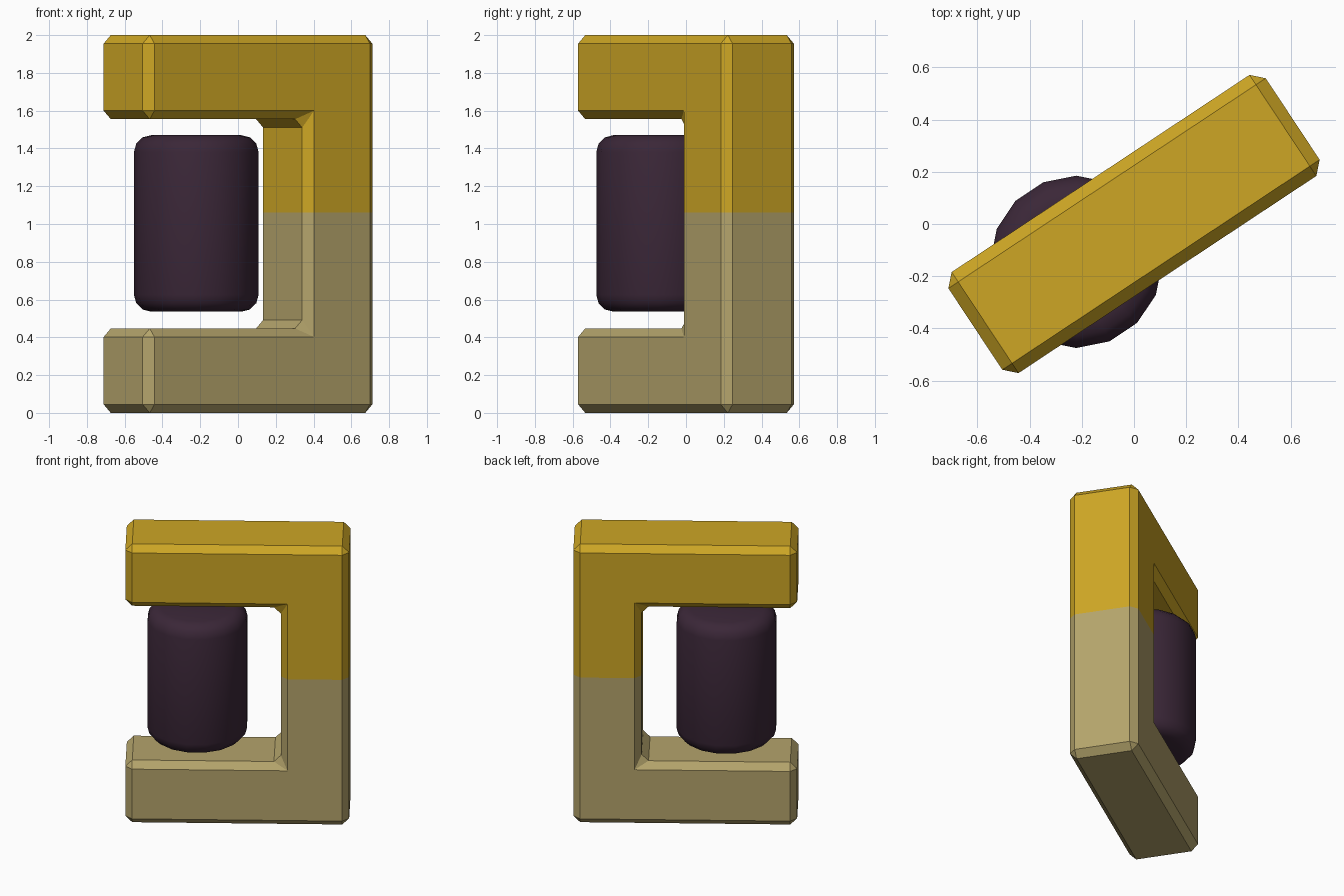
import bpy, bmesh, math
from mathutils import Matrix, Vector

if "Cube" in bpy.data.objects:
    bpy.data.objects.remove(bpy.data.objects["Cube"])


def material(name, rgb):
    m = bpy.data.materials.new(name)
    m.diffuse_color = (*rgb, 1)
    m.use_nodes = True
    m.node_tree.nodes["Principled BSDF"].inputs["Base Color"].default_value = m.diffuse_color
    return m


def finish(bm, name, mats, angle):
    bmesh.ops.recalc_face_normals(bm, faces=bm.faces)
    me = bpy.data.meshes.new(name)
    bm.to_mesh(me)
    bm.free()
    ob = bpy.data.objects.new(name, me)
    bpy.context.collection.objects.link(ob)
    for m in mats:
        me.materials.append(m)
    bpy.ops.object.select_all(action='DESELECT')
    ob.select_set(True)
    bpy.context.view_layer.objects.active = ob
    bpy.ops.object.shade_smooth_by_angle(angle=math.radians(angle))
    return ob


gold = material("gold", (0.61, 0.38, 0.018))
khaki = material("khaki", (0.456, 0.37, 0.148))
plum = material("dark plum", (0.043, 0.020, 0.039))

# C-shaped frame: extruded profile, chamfered, turned about z
L, W, U = 0.729, 0.232, 0.284
profile = [(-L, 0), (L, 0), (L, 2), (-L, 2),
           (-L, 1.555), (U, 1.555), (U, 0.447), (-L, 0.447)]
bm = bmesh.new()
face = bm.faces.new([bm.verts.new((x, -W, z)) for x, z in profile])
ext = bmesh.ops.extrude_face_region(bm, geom=[face])
bmesh.ops.translate(bm, vec=(0, 2 * W, 0),
                    verts=[g for g in ext["geom"] if isinstance(g, bmesh.types.BMVert)])
if len(bm.faces) == 9:  # keep the starting cap
    bm.faces.new([v for v in face.verts] if face.is_valid else
                 sorted((v for v in bm.verts if v.co.y < 0), key=lambda v: v.index))
bmesh.ops.recalc_face_normals(bm, faces=bm.faces)
bmesh.ops.bevel(bm, geom=bm.edges[:], offset=0.045, segments=1,
                affect='EDGES', profile=0.5)
# colour split at mid height
bmesh.ops.bisect_plane(bm, geom=bm.verts[:] + bm.edges[:] + bm.faces[:],
                       plane_co=(0, 0, 1.06), plane_no=(0, 0, 1))
for f in bm.faces:
    f.material_index = 0 if f.calc_center_median().z > 1.06 else 1
bmesh.ops.rotate(bm, verts=bm.verts, cent=(0, 0, 0),
                 matrix=Matrix.Rotation(math.radians(33.5), 3, 'Z'))
finish(bm, "frame", [gold, khaki], 30)

# Rounded drum held between the arms
bm = bmesh.new()
bmesh.ops.create_cone(bm, cap_ends=True, segments=16, radius1=0.33, radius2=0.33,
                      depth=0.935,
                      matrix=Matrix.Translation((-0.221, -0.145, 1.003)))
rims = [e for e in bm.edges if abs(e.verts[0].co.z - e.verts[1].co.z) < 1e-4]
bmesh.ops.bevel(bm, geom=rims, offset=0.09, segments=3, affect='EDGES', profile=0.5)
finish(bm, "drum", [plum], 40)
